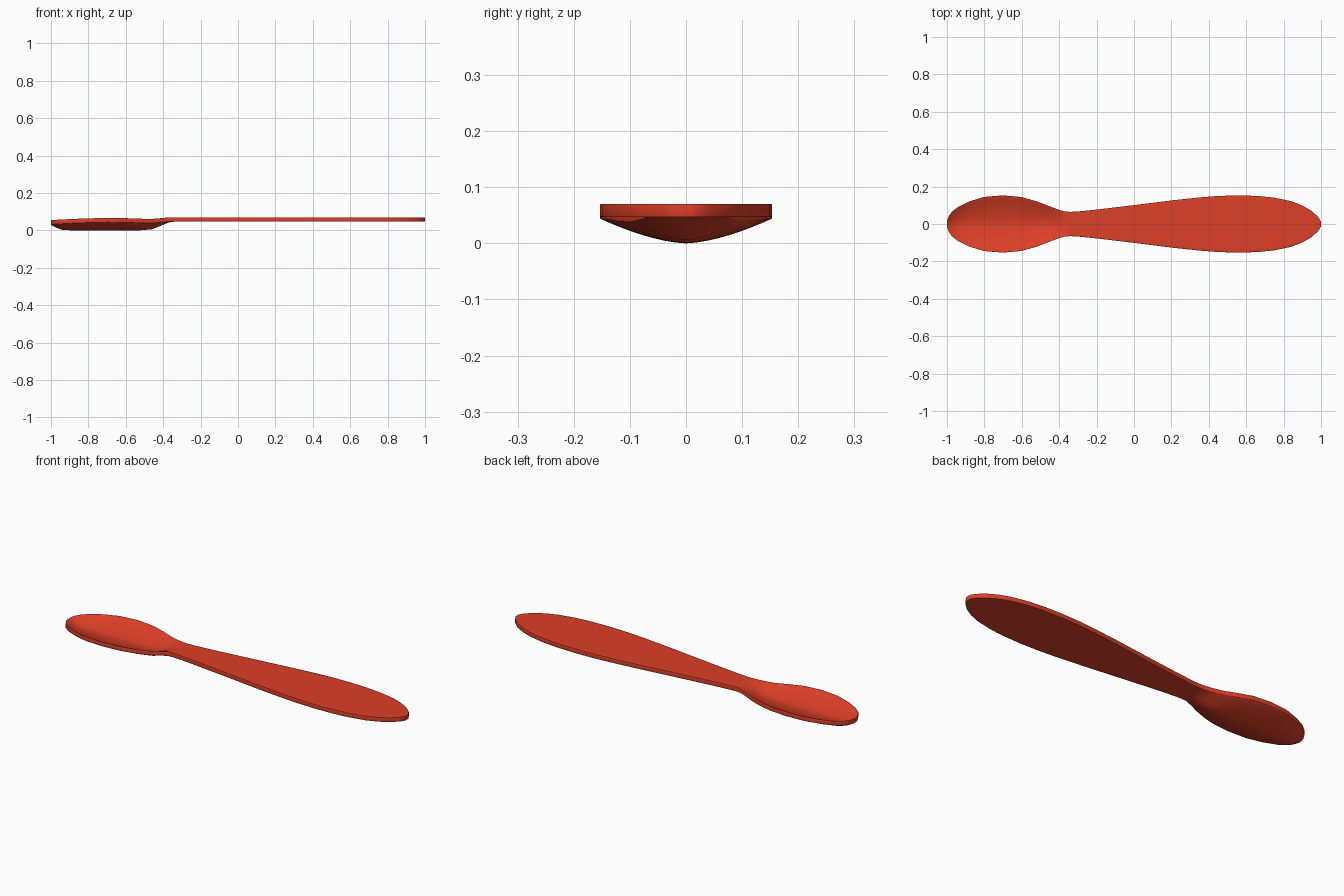
import bpy

if "Cube" in bpy.data.objects:
    bpy.data.objects.remove(bpy.data.objects["Cube"])

THICK = 0.023   # blade thickness
N = 16          # strips across the width

# stations: x, half width, rim top z, centre-line underside z
stations = [
    (-1.000, 0.015, 0.055, 0.030), (-0.993, 0.036, 0.056, 0.026),
    (-0.975, 0.064, 0.057, 0.016), (-0.940, 0.092, 0.059, 0.003),
    (-0.880, 0.121, 0.062, 0.000), (-0.800, 0.145, 0.065, 0.000),
    (-0.700, 0.153, 0.067, 0.000), (-0.600, 0.144, 0.066, 0.000),
    (-0.520, 0.121, 0.063, 0.001), (-0.460, 0.098, 0.062, 0.006),
    (-0.410, 0.079, 0.066, 0.026), (-0.370, 0.067, 0.070, 0.043),
    (-0.340, 0.065, 0.070, 0.047), (-0.300, 0.067, 0.070, 0.047),
    (-0.200, 0.077, 0.070, 0.047), (0.000, 0.101, 0.070, 0.047),
    (0.200, 0.126, 0.070, 0.047), (0.350, 0.142, 0.070, 0.047),
    (0.450, 0.150, 0.070, 0.047), (0.560, 0.153, 0.070, 0.047),
    (0.660, 0.150, 0.070, 0.047), (0.750, 0.141, 0.070, 0.047),
    (0.840, 0.122, 0.070, 0.047), (0.900, 0.099, 0.070, 0.047),
    (0.950, 0.070, 0.070, 0.047), (0.985, 0.037, 0.070, 0.047),
    (1.000, 0.013, 0.070, 0.047),
]


def section(x, w, rim, low):
    """Closed cross-section loop: underside left to right, then top back."""
    under = []
    for i in range(N + 1):
        t = 2 * i / N - 1
        z = low + (rim - THICK - low) * abs(t) ** 1.6
        under.append((x, w * t, z))
    top = [(px, py, pz + THICK) for px, py, pz in reversed(under)]
    return under + top


# bowl and handle as one lofted blade
verts, faces = [], []
R = 2 * (N + 1)
for s in stations:
    verts += section(*s)
for k in range(len(stations) - 1):
    a, b = k * R, (k + 1) * R
    for i in range(R):
        j = (i + 1) % R
        faces.append((a + i, a + j, b + j, b + i))
# end caps, in strips
last = (len(stations) - 1) * R
for i in range(N):
    q = (i, R - 1 - i, R - 2 - i, i + 1)
    faces.append(q[::-1])
    faces.append(tuple(last + v for v in q))

mesh = bpy.data.meshes.new("spoon_spreader")
mesh.from_pydata(verts, [], faces)
mesh.update()
spoon = bpy.data.objects.new("spoon_spreader", mesh)
bpy.context.collection.objects.link(spoon)
bpy.context.view_layer.objects.active = spoon
spoon.select_set(True)

# consistent outward normals
bpy.ops.object.mode_set(mode='EDIT')
bpy.ops.mesh.select_all(action='SELECT')
bpy.ops.mesh.normals_make_consistent(inside=False)
bpy.ops.object.mode_set(mode='OBJECT')

# softly rounded rim
bevel = spoon.modifiers.new("rim_rounding", 'BEVEL')
bevel.width = 0.004
bevel.segments = 2
bevel.limit_method = 'ANGLE'
bevel.angle_limit = 0.9
bpy.ops.object.modifier_apply(modifier=bevel.name)
bpy.ops.object.shade_smooth_by_angle(angle=0.7)

# red plastic
red = bpy.data.materials.new("red_plastic")
red.diffuse_color = (0.72, 0.05, 0.02, 1)
red.use_nodes = True
red.node_tree.nodes["Principled BSDF"].inputs["Base Color"].default_value = red.diffuse_color
mesh.materials.append(red)
